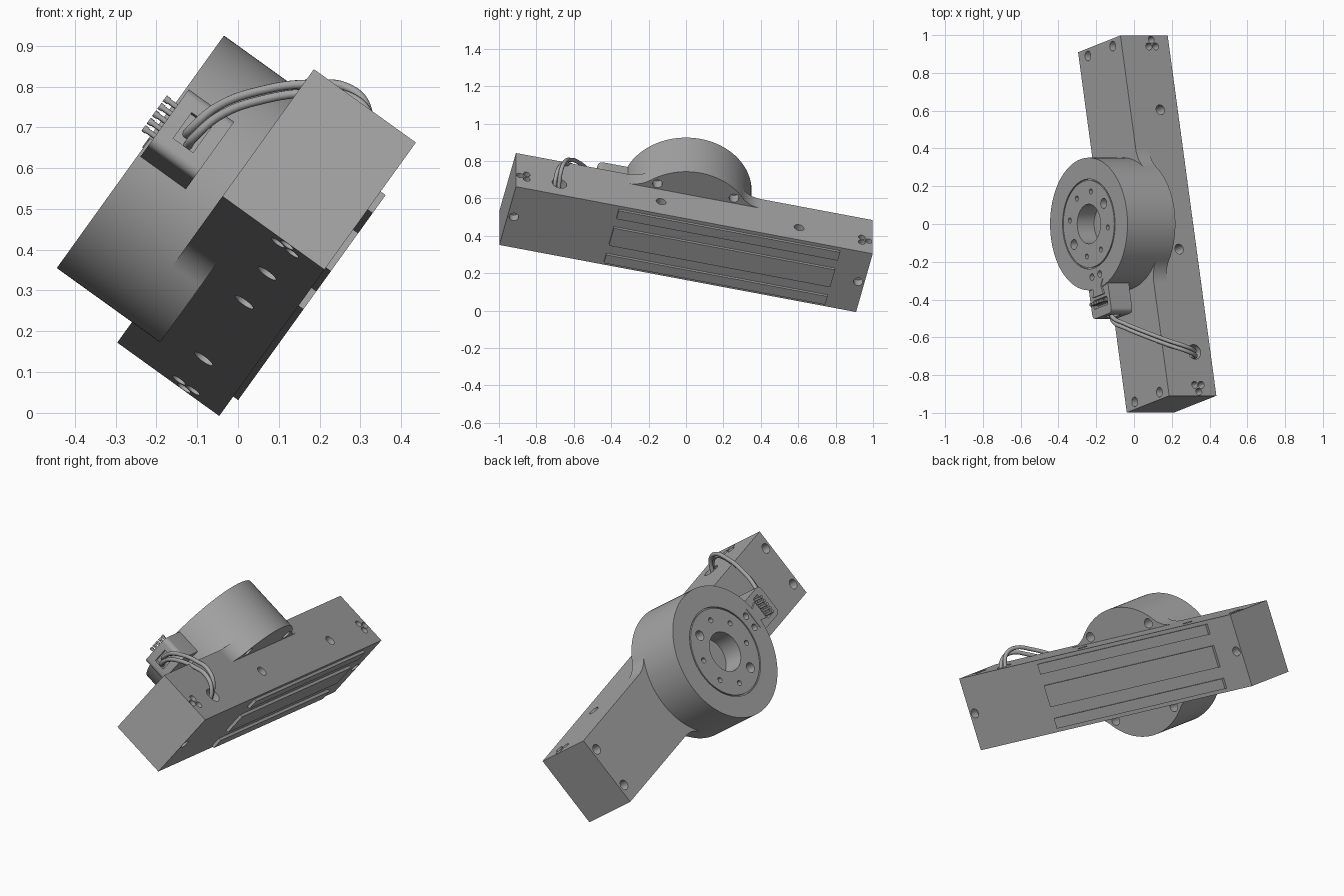
import bpy, bmesh, math
from mathutils import Matrix, Vector

if "Cube" in bpy.data.objects:
    bpy.data.objects.remove(bpy.data.objects["Cube"])

# Local frame: X along the bar, Y across it, Z out through the round hub
tilt, yaw = math.atan2(0.584, 0.812), math.radians(13.04)
s, c, st, ct = math.sin(tilt), math.cos(tilt), math.sin(yaw), math.cos(yaw)
ax = Vector((st * s, -ct, st * c))
ay = Vector((ct * s, st, ct * c))
az = Vector((-c, 0, s))
FRAME = Matrix.Translation((0.07, 0, 0.4175)) @ Matrix((ax, ay, az)).transposed().to_4x4()

grey = bpy.data.materials.new("metal grey")
grey.diffuse_color = (0.38, 0.38, 0.38, 1)
grey.use_nodes = True
grey.node_tree.nodes["Principled BSDF"].inputs["Base Color"].default_value = grey.diffuse_color

HL, HW, HH = 0.979, 0.197, 0.154      # bar half sizes
R, Z0, Z1 = 0.351, 0.069, 0.381       # hub radius, bottom, top


def add_box(bm, x0, x1, y0, y1, z0, z1):
    m = Matrix.Translation(((x0 + x1) / 2, (y0 + y1) / 2, (z0 + z1) / 2))
    m = m @ Matrix.Diagonal((x1 - x0, y1 - y0, z1 - z0, 1))
    return bmesh.ops.create_cube(bm, size=1, matrix=m)["verts"]


def add_cyl(bm, p, axis, r, depth, seg=24):
    rot = {"X": Matrix.Rotation(math.pi / 2, 4, "Y"),
           "Y": Matrix.Rotation(math.pi / 2, 4, "X"), "Z": Matrix()}[axis]
    bmesh.ops.create_cone(bm, cap_ends=True, segments=seg, radius1=r, radius2=r,
                          depth=depth, matrix=Matrix.Translation(p) @ rot)


def add_prism(bm, pts, z0, z1):
    f = bm.faces.new([bm.verts.new((x, y, z0)) for x, y in pts])
    new = bmesh.ops.extrude_face_region(bm, geom=[f])["geom"]
    bmesh.ops.translate(bm, vec=(0, 0, z1 - z0),
                        verts=[g for g in new if isinstance(g, bmesh.types.BMVert)])


def finish(name, bm, smooth=True):
    bmesh.ops.recalc_face_normals(bm, faces=bm.faces)
    me = bpy.data.meshes.new(name)
    bm.to_mesh(me)
    bm.free()
    me.materials.append(grey)
    ob = bpy.data.objects.new(name, me)
    ob.matrix_world = FRAME
    bpy.context.collection.objects.link(ob)
    bpy.context.view_layer.update()
    if smooth:
        shade(ob)
    return ob


def shade(ob):
    bpy.ops.object.select_all(action="DESELECT")
    ob.select_set(True)
    bpy.context.view_layer.objects.active = ob
    bpy.ops.object.shade_smooth_by_angle(angle=math.radians(30))


def cut(ob, cutter_bm):
    cutter = finish(ob.name + "_cutter", cutter_bm, False)
    mod = ob.modifiers.new("holes", "BOOLEAN")
    mod.operation, mod.object, mod.solver = "DIFFERENCE", cutter, "EXACT"
    bpy.context.view_layer.objects.active = ob
    bpy.ops.object.modifier_apply(modifier=mod.name)
    bpy.data.objects.remove(cutter, do_unlink=True)
    shade(ob)


# Long bar with drilled holes
bm = bmesh.new()
add_box(bm, -HL, HL, -HW, HW, -HH, HH)
bar = finish("bar", bm, False)
bm = bmesh.new()
for sx in (-1, 1):
    for sy in (-1, 1):
        add_cyl(bm, (sx * 0.94, sy * 0.115, HH), "Z", 0.026, 0.12)
        for k in range(3):                                 # end clusters
            a = k * math.tau / 3 + (0 if sx > 0 else math.pi)
            p = (sx * 0.932 + 0.025 * math.cos(a), sy * HW, -0.044 + 0.025 * math.sin(a))
            add_cyl(bm, p, "Y", 0.019, 0.1, 20)
    add_cyl(bm, (sx * 0.945, 0, -HH), "Z", 0.025, 0.1)
for sy in (-1, 1):
    for x in (-0.575, 0.182):
        add_cyl(bm, (x, sy * HW, -0.041), "Y", 0.027, 0.14)
add_cyl(bm, (0.58, -HW, -0.045), "Y", 0.027, 0.14)
add_cyl(bm, (0.74, HW, -0.05), "Y", 0.04, 0.16, 32)        # cable hole
cut(bar, bm)

# Raised pole strips on the underside
bm = bmesh.new()
for y, h in ((-0.149, 0.028), (0, 0.059), (0.149, 0.028)):
    add_box(bm, -0.805, 0.41, y - h, y + h, -HH - 0.015, -HH + 0.01)
finish("pole_strips", bm, False)

# Round hub with bore, bolt circle, ring groove and mounting holes
bm = bmesh.new()
add_cyl(bm, (0, 0, (Z0 + Z1) / 2), "Z", R, Z1 - Z0, 128)
hub = finish("hub", bm, False)
bm = bmesh.new()
add_cyl(bm, (0, 0, Z1), "Z", 0.105, 0.22, 64)
for k in range(8):
    a = math.radians(26 + 45 * k)
    r = 0.027 if k % 4 == 2 else 0.014
    add_cyl(bm, (0.173 * math.cos(a), 0.173 * math.sin(a), Z1), "Z", r, 0.1, 20)
for sy in (-1, 1):
    add_cyl(bm, (0.28, sy * 0.036, Z1), "Z", 0.018, 0.08, 20)
    for sx in (-1, 1):
        add_cyl(bm, (sx * 0.21, sy * 0.23, Z0), "Z", 0.026, 0.12)
cut(hub, bm)
bm = bmesh.new()
rings = []
for r, z in ((0.231, Z1 - 0.01), (0.231, Z1 + 0.02), (0.238, Z1 + 0.02), (0.238, Z1 - 0.01)):
    rings.append([bm.verts.new((r * math.cos(i * math.tau / 96), r * math.sin(i * math.tau / 96), z))
                  for i in range(96)])
for j in range(4):
    for i in range(96):
        a, b = rings[j], rings[(j + 1) % 4]
        bm.faces.new((a[i], a[(i + 1) % 96], b[(i + 1) % 96], b[i]))
cut(hub, bm)

# Concave webs blending the bar sides into the hub
bm = bmesh.new()
fr = 0.155
xc = math.sqrt((R + fr) ** 2 - (HW + fr) ** 2)
t_hub = math.atan2(HW + fr, xc)
t_bar = math.asin(HW / R)
N = 16
arc = [-math.pi / 2 + (t_hub - math.pi / 2) * i / N for i in range(N + 1)]
pts = [(xc + fr * math.cos(a), HW + fr + fr * math.sin(a)) for a in arc]
pts += [((R - 0.001) * math.cos(a), (R - 0.001) * math.sin(a))
        for a in (t_hub + (t_bar - t_hub) * i / 8 for i in range(1, 9))]
for sx in (-1, 1):
    for sy in (-1, 1):
        add_prism(bm, [(sx * x, sy * y) for x, y in pts], Z0, HH)
finish("blend_webs", bm)

# Connector housing with rounded outer edges, pin slot and cable port
bm = bmesh.new()
add_box(bm, 0.33, 0.5, -0.088, 0.088, 0.237, 0.374)
edges = [e for e in bm.edges if all(v.co.x > 0.4 for v in e.verts)
         and abs(e.verts[0].co.z - e.verts[1].co.z) > 0.1]
bmesh.ops.bevel(bm, geom=edges, offset=0.025, segments=6, affect="EDGES", profile=0.5)
connector = finish("connector", bm, False)
bm = bmesh.new()
add_box(bm, 0.405, 0.45, -0.062, 0.062, 0.345, 0.4)
add_box(bm, 0.48, 0.52, -0.04, 0.04, 0.275, 0.335)
cut(connector, bm)

# Thin neck joining connector to hub face
bm = bmesh.new()
add_prism(bm, [(0.31, -0.06), (0.345, -0.035), (0.39, -0.05), (0.39, 0.05),
               (0.345, 0.035), (0.31, 0.06)], 0.33, 0.384)
finish("connector_neck", bm, False)

# Connector pins
bm = bmesh.new()
for k in range(5):
    y = (k - 2) * 0.023
    add_cyl(bm, (0.428, y, 0.375), "Z", 0.007, 0.066, 12)
    add_cyl(bm, (0.428, y, 0.403), "Z", 0.009, 0.012, 12)
finish("pins", bm)

# Two cables looping from the connector into the bar
path = [(-0.13, -0.46, 0.67), (-0.115, -0.50, 0.69), (-0.05, -0.535, 0.745), (0.06, -0.58, 0.785),
        (0.18, -0.625, 0.80), (0.27, -0.655, 0.79), (0.315, -0.675, 0.745), (0.31, -0.69, 0.64)]
for n, off in enumerate(((0, 0.008, 0.006), (0.006, -0.017, -0.016))):
    cu = bpy.data.curves.new("cable", "CURVE")
    cu.dimensions, cu.bevel_depth, cu.bevel_resolution = "3D", 0.011, 3
    cu.resolution_u, cu.use_fill_caps = 10, True
    sp = cu.splines.new("BEZIER")
    sp.bezier_points.add(len(path) - 1)
    for p, co in zip(sp.bezier_points, path):
        p.co = Vector(co) + Vector(off)
        p.handle_left_type = p.handle_right_type = "AUTO"
    cu.materials.append(grey)
    ob = bpy.data.objects.new("cable_%d" % (n + 1), cu)
    bpy.context.collection.objects.link(ob)
